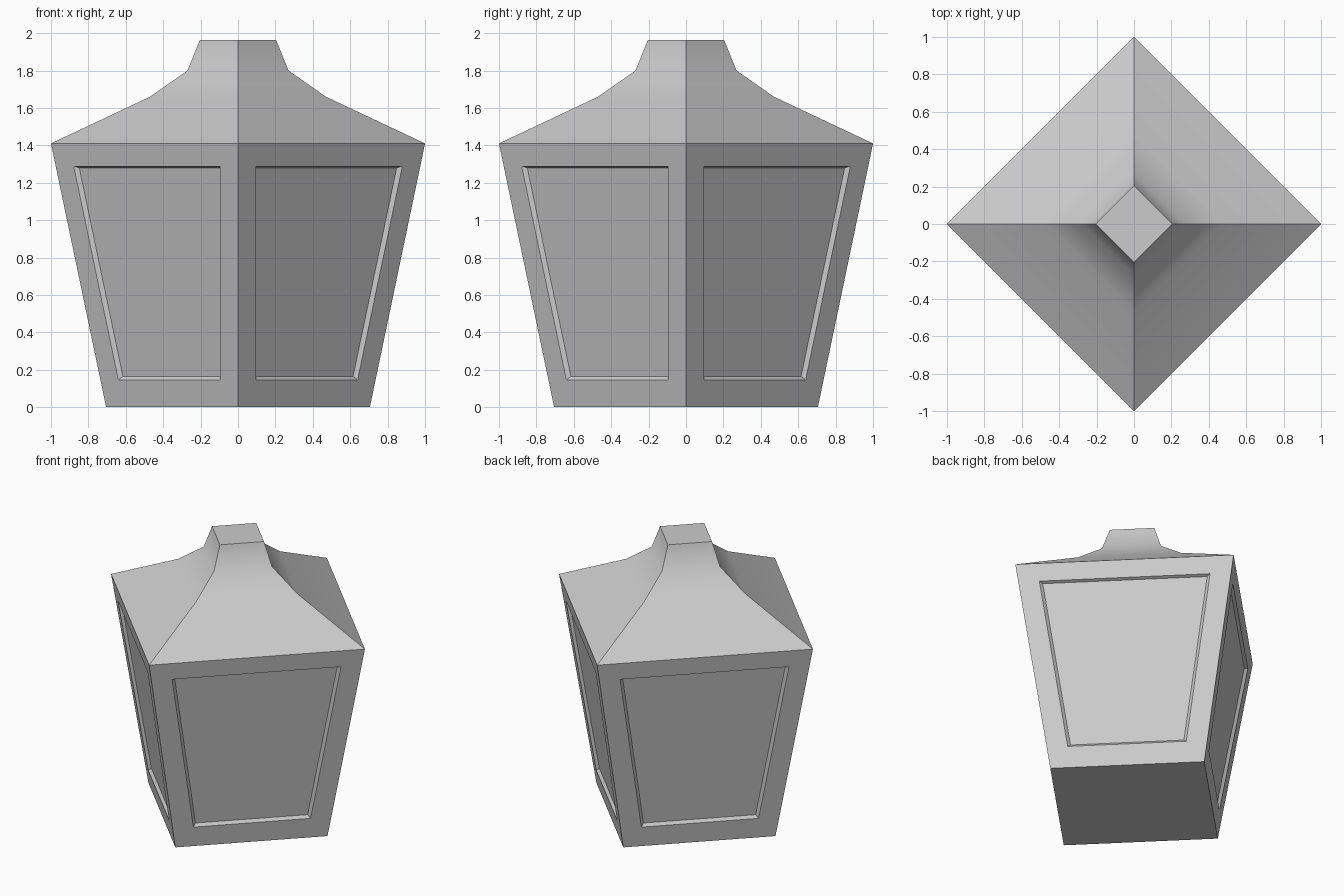
import bpy, bmesh, math
from mathutils import Vector, Matrix

if "Cube" in bpy.data.objects:
    bpy.data.objects.remove(bpy.data.objects["Cube"])

H, R0, R1 = 1.41, 0.705, 1.0   # body height, bottom and top corner radius


def finish(bm, name):
    bmesh.ops.remove_doubles(bm, verts=bm.verts, dist=1e-4)
    bmesh.ops.recalc_face_normals(bm, faces=bm.faces)
    me = bpy.data.meshes.new(name)
    bm.to_mesh(me)
    bm.free()
    ob = bpy.data.objects.new(name, me)
    bpy.context.collection.objects.link(ob)
    bpy.ops.object.select_all(action='DESELECT')
    ob.select_set(True)
    bpy.context.view_layer.objects.active = ob
    bpy.ops.object.shade_smooth_by_angle(angle=math.radians(35))
    return ob


def ring(bm, r, z):
    return [bm.verts.new((r * x, r * y, z)) for x, y in ((1, 0), (0, 1), (-1, 0), (0, -1))]


def bridge(bm, a, b):
    for i in range(len(a)):
        j = (i + 1) % len(a)
        bm.faces.new((a[i], a[j], b[j], b[i]))


def side_loop(bm, rot, z_low, z_high, margin, depth):
    """Trapezoid on one body side, inset from its edges and pushed inward."""
    pts = []
    for z, flip in ((z_low, 0), (z_low, 1), (z_high, 1), (z_high, 0)):
        r = R0 + (R1 - R0) * z / H
        x, y = (margin, r - margin) if flip else (r - margin, margin)
        d = depth / math.sqrt(2)
        pts.append(bm.verts.new(rot @ Vector((x - d, y - d, z))))
    return pts


# Tapered square body with a framed, recessed panel on every side
bm = bmesh.new()
for k in range(4):
    rot = Matrix.Rotation(k * math.pi / 2, 3, 'Z')
    edge = side_loop(bm, rot, 0, H, 0, 0)
    opening = side_loop(bm, rot, 0.145, 1.288, 0.096, 0)
    panel = side_loop(bm, rot, 0.165, 1.28, 0.110, 0.02)
    bridge(bm, edge, opening)
    bridge(bm, opening, panel)
    bm.faces.new(panel)
bm.faces.new(ring(bm, R0, 0))
finish(bm, "lantern_body")

# Flared roof rising to a square cap
bm = bmesh.new()
rings = [ring(bm, r, z) for r, z in ((R1, H), (0.47, 1.66), (0.27, 1.80), (0.204, 1.963))]
for a, b in zip(rings, rings[1:]):
    bridge(bm, a, b)
bm.faces.new(rings[-1])
finish(bm, "lantern_roof")
